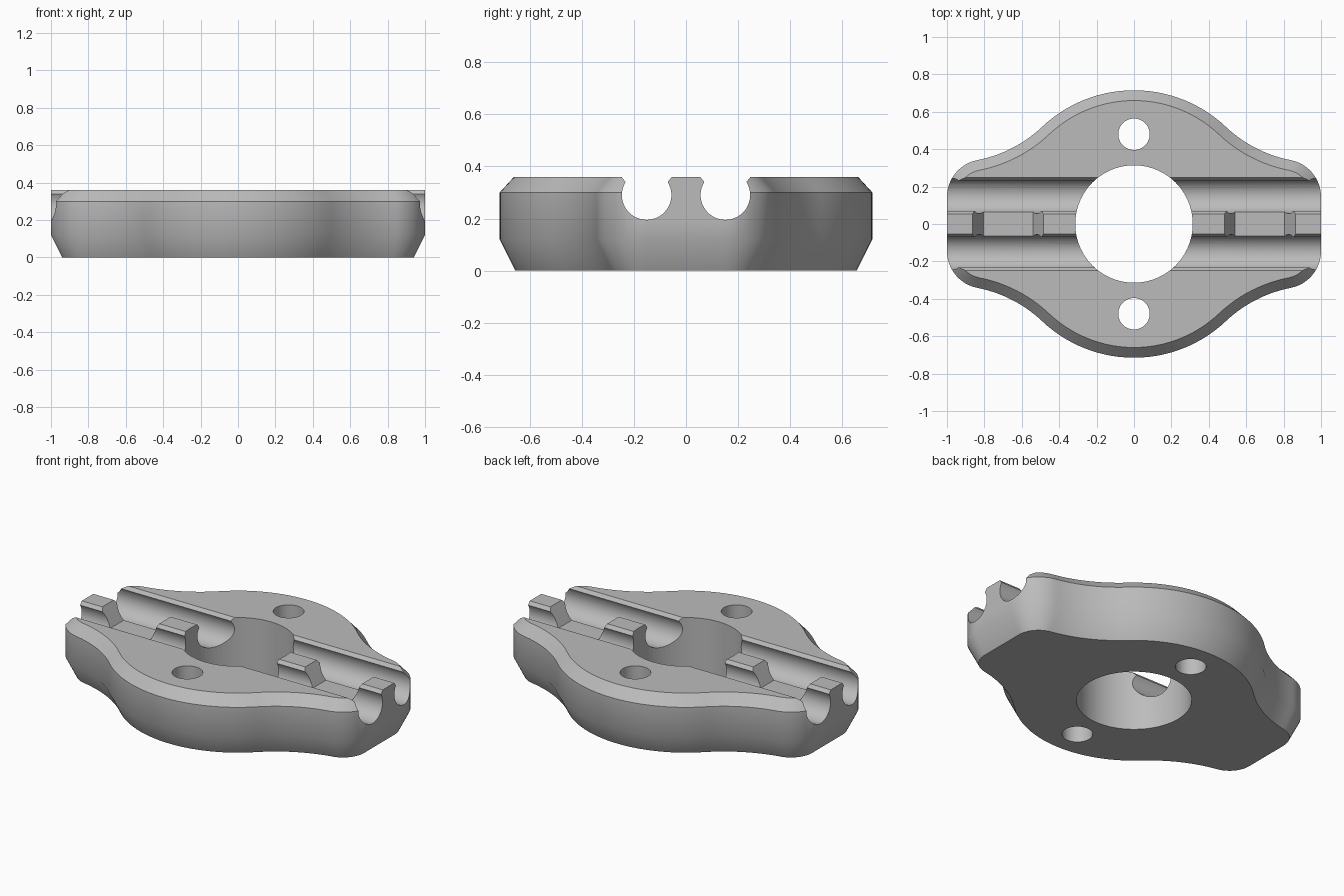
import bpy, bmesh, math
from mathutils import Vector

if "Cube" in bpy.data.objects:
    bpy.data.objects.remove(bpy.data.objects["Cube"], do_unlink=True)

TOP = 0.36
BIG_R, CORNER_R, HOLLOW_R = 0.715, 0.2, 0.7
CORNER = Vector((0.8, 0.145))

# Centre of the concave blend, tangent to both the big disc and the end corner
a, b, c = BIG_R + HOLLOW_R, CORNER_R + HOLLOW_R, CORNER.length
swing = math.acos((a * a + c * c - b * b) / (2 * a * c))
blend = math.atan2(CORNER.y, CORNER.x) + swing
HOLLOW = Vector((math.cos(blend), math.sin(blend))) * a
toward = HOLLOW - CORNER
corner_end = math.atan2(toward.y, toward.x)


def arc(centre, radius, start, end, steps):
    angles = [start + (end - start) * i / steps for i in range(steps + 1)]
    return [Vector((centre[0] + radius * math.cos(t), centre[1] + radius * math.sin(t)))
            for t in angles]


def outline(inset):
    """Closed body outline, moved inward by inset."""
    q = arc(CORNER, CORNER_R - inset, 0, corner_end, 12)
    q += arc(HOLLOW, HOLLOW_R + inset, corner_end + math.pi, blend + math.pi, 14)[1:]
    q += arc((0, 0), BIG_R - inset, blend, math.pi / 2, 14)[1:]
    half = q + [Vector((-p.x, p.y)) for p in reversed(q[:-1])]
    return half + [Vector((-p.x, -p.y)) for p in half]


def loft(name, rings):
    """Solid through matching rings of 3D points."""
    bm = bmesh.new()
    loops = [[bm.verts.new(p) for p in ring] for ring in rings]
    bm.faces.new(loops[0])
    bm.faces.new(loops[-1])
    for low, high in zip(loops, loops[1:]):
        for i in range(len(low)):
            j = (i + 1) % len(low)
            bm.faces.new((low[i], low[j], high[j], high[i]))
    bmesh.ops.recalc_face_normals(bm, faces=bm.faces)
    mesh = bpy.data.meshes.new(name)
    bm.to_mesh(mesh)
    bm.free()
    obj = bpy.data.objects.new(name, mesh)
    bpy.context.collection.objects.link(obj)
    return obj


def combine(target, tool, operation):
    """Apply a boolean and discard the tool."""
    tool.hide_render = True
    mod = target.modifiers.new(tool.name, "BOOLEAN")
    mod.object, mod.operation, mod.solver = tool, operation, "EXACT"
    bpy.ops.object.select_all(action="DESELECT")
    bpy.context.view_layer.objects.active = target
    target.select_set(True)
    bpy.ops.object.modifier_apply(modifier=mod.name)
    bpy.data.objects.remove(tool, do_unlink=True)


def along_x(name, profile, reach):
    return loft(name, [[(x, y, z) for y, z in profile] for x in (-reach, reach)])


# Body: lobed plate with a steep lower bevel and a top chamfer
levels = [(0, 0.06), (0.12, 0), (0.30, 0), (TOP, 0.055)]
body = loft("clamp_body", [[(p.x, p.y, z) for p in outline(inset)] for z, inset in levels])

# Centre ridge runs square to both ends
ridge = along_x("centre_ridge", [(-0.15, 0.2), (0.15, 0.2), (0.15, TOP), (-0.15, TOP)], 1)
combine(body, ridge, "UNION")

# Two undercut rod grooves with flared lips
for side in (-1, 1):
    centre = (0.151 * side, 0.29)
    lip = math.asin(0.05 / 0.095)
    profile = [tuple(p) for p in arc(centre, 0.095, math.pi - lip, 2 * math.pi + lip, 36)]
    profile += [(centre[0] + 0.112, 0.38), (centre[0] - 0.112, 0.38)]
    combine(body, along_x("groove_cutter", profile, 1.2), "DIFFERENCE")

# Sloped notch in each half of the ridge
for side in (-1, 1):
    profile = [(0.54, 0.25), (0.805, 0.25), (0.874, 0.38), (0.475, 0.38)]
    rings = [[(x * side, y, z) for x, z in profile] for y in (-0.1, 0.1)]
    combine(body, loft("notch_cutter", rings), "DIFFERENCE")

# Centre bore and two bolt holes
for y, radius, steps in ((0, 0.314, 72), (0.48, 0.084, 40), (-0.48, 0.084, 40)):
    circle = arc((0, y), radius, 0, 2 * math.pi, steps)[:-1]
    rings = [[(p.x, p.y, z) for p in circle] for z in (-0.1, 0.5)]
    combine(body, loft("hole_cutter", rings), "DIFFERENCE")

# Single grey finish
grey = bpy.data.materials.new("plain_grey")
grey.use_nodes = True
colour = (0.5, 0.5, 0.5, 1)
grey.diffuse_color = colour
grey.node_tree.nodes["Principled BSDF"].inputs["Base Color"].default_value = colour
body.data.materials.clear()
body.data.materials.append(grey)
for face in body.data.polygons:
    face.material_index = 0

bpy.ops.object.shade_smooth_by_angle(angle=math.radians(30))
